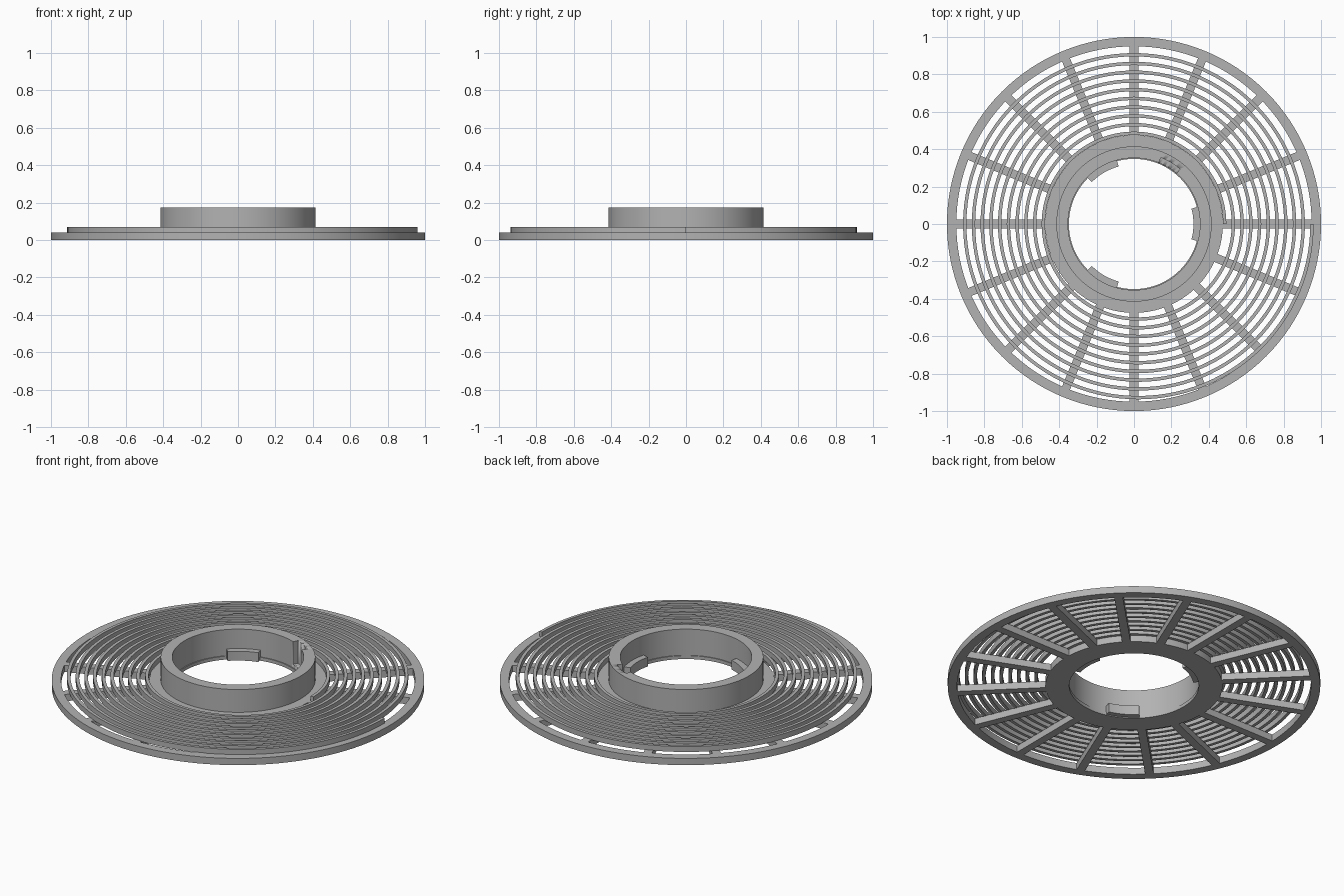
import bpy, bmesh, math
from mathutils import Matrix

if "Cube" in bpy.data.objects:
    bpy.data.objects.remove(bpy.data.objects["Cube"])

grey = bpy.data.materials.new("grey_plastic")
grey.diffuse_color = (0.45, 0.45, 0.45, 1)
grey.use_nodes = True
grey.node_tree.nodes["Principled BSDF"].inputs["Base Color"].default_value = grey.diffuse_color


def finish(bm, name):
    bmesh.ops.recalc_face_normals(bm, faces=bm.faces)
    mesh = bpy.data.meshes.new(name)
    bm.to_mesh(mesh)
    bm.free()
    mesh.materials.append(grey)
    ob = bpy.data.objects.new(name, mesh)
    bpy.context.collection.objects.link(ob)
    bpy.context.view_layer.objects.active = ob
    ob.select_set(True)
    bpy.ops.object.shade_smooth_by_angle(angle=math.radians(30))
    ob.select_set(False)
    return ob


def sweep(name, sections, closed):
    """Join a row of matching cross-sections into a solid."""
    bm = bmesh.new()
    rows = [[bm.verts.new(p) for p in s] for s in sections]
    n = len(rows[0])
    for i in range(len(rows) - (0 if closed else 1)):
        a, b = rows[i], rows[(i + 1) % len(rows)]
        for j in range(n):
            k = (j + 1) % n
            bm.faces.new((a[j], a[k], b[k], b[j]))
    if not closed:
        bm.faces.new(rows[0])
        bm.faces.new(rows[-1])
    return finish(bm, name)


def section(profile, angle, cx=0.0):
    c, s = math.cos(angle), math.sin(angle)
    return [(cx + r * c, r * s, z) for r, z in profile]


def rect(r0, r1, z0, z1):
    return [(r0, z0), (r1, z0), (r1, z1), (r0, z1)]


def lathe(name, profile, start=0, end=360, steps=128):
    closed = end - start == 360
    count = steps if closed else steps + 1
    return sweep(name, [section(profile, math.radians(start + (end - start) * i / steps))
                        for i in range(count)], closed)


# Outer rim
lathe("outer_rim", rect(0.95, 1.0, 0, 0.04))

# Hub: flat flange with a raised collar
hub = lathe("hub_collar", [(0.348, 0), (0.475, 0), (0.475, 0.04), (0.415, 0.04),
                           (0.415, 0.175), (0.353, 0.175), (0.353, 0.02), (0.348, 0.02)])

# Keyway recess in the collar's inner wall
key = lathe("keyway_cutter", rect(0.34, 0.383, 0.04, 0.2), 50, 68, 8)
key.hide_render = True
key.hide_set(True)
cut = hub.modifiers.new("keyway", 'BOOLEAN')
cut.object = key
cut.solver = 'EXACT'

# Retaining clips inside the bore
for i in range(3):
    a = 120 * i
    lathe("bore_clip", rect(0.318, 0.357, 0.005, 0.06), a - 15, a + 15, 10)

# Sixteen flat spokes between hub and rim
bm = bmesh.new()
for i in range(16):
    m = (Matrix.Rotation(math.tau * i / 16, 4, 'Z')
         @ Matrix.Translation((0.71, 0, 0.02))
         @ Matrix.Diagonal((0.5, 0.046, 0.04, 1)))
    bmesh.ops.create_cube(bm, size=1, matrix=m)
finish(bm, "spokes")

# Spiral rib made of half circles, the lower ones shifted by half a pitch
PITCH, WIDTH, TURNS, HALF = 0.0467, 0.018, 10, 56
sections = []
for turn in range(TURNS):
    outer = 0.914 - PITCH * (TURNS - 1 - turn)
    for half in range(2):
        r = outer + half * PITCH / 2
        for i in range(HALF):
            ang = math.pi * (half + i / HALF)
            sections.append(section(rect(r - WIDTH, r, 0.038, 0.07), ang, half * PITCH / 2))
sections.append(section(rect(r - WIDTH, r, 0.038, 0.07), math.tau, PITCH / 2))
sweep("spiral_rib", sections, False)
